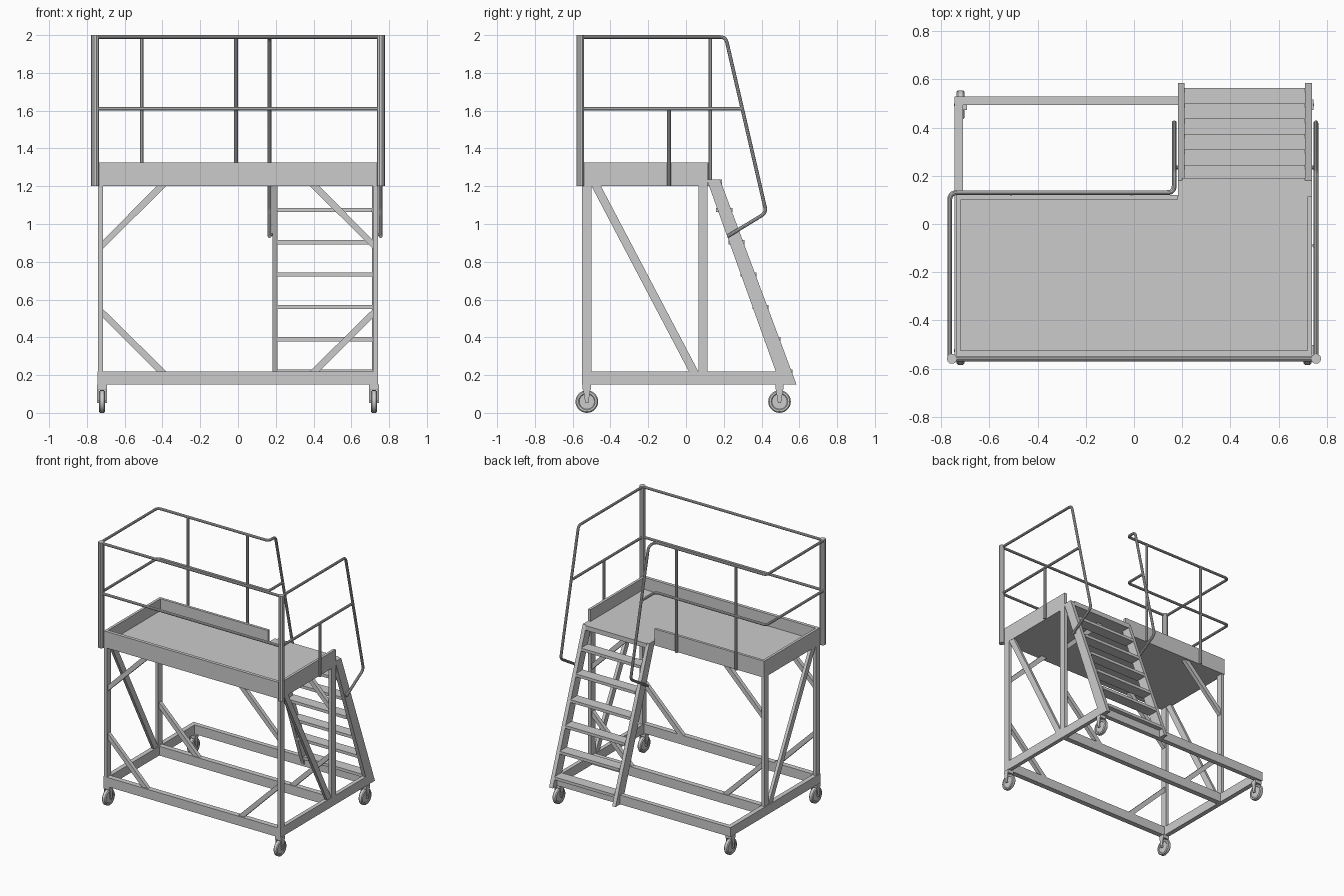
import bpy, bmesh
from mathutils import Vector

if "Cube" in bpy.data.objects:
    bpy.data.objects.remove(bpy.data.objects["Cube"])


def finish(name, bm, smooth=False):
    bmesh.ops.recalc_face_normals(bm, faces=bm.faces)
    me = bpy.data.meshes.new(name)
    bm.to_mesh(me)
    bm.free()
    ob = bpy.data.objects.new(name, me)
    bpy.context.collection.objects.link(ob)
    if smooth:
        bpy.ops.object.select_all(action='DESELECT')
        ob.select_set(True)
        bpy.context.view_layer.objects.active = ob
        bpy.ops.object.shade_smooth_by_angle()
    return ob


def prism(name, pts, axis, a, b):
    """Extrude a 2D outline from a to b along x, y or z."""
    place = {'x': lambda p, t: (t, p[0], p[1]),
             'y': lambda p, t: (p[0], t, p[1]),
             'z': lambda p, t: (p[0], p[1], t)}[axis]
    bm = bmesh.new()
    lo = [bm.verts.new(place(p, a)) for p in pts]
    hi = [bm.verts.new(place(p, b)) for p in pts]
    bm.faces.new(lo)
    bm.faces.new(hi)
    n = len(pts)
    for i in range(n):
        bm.faces.new((lo[i], lo[(i + 1) % n], hi[(i + 1) % n], hi[i]))
    return finish(name, bm)


def box(name, x0, x1, y0, y1, z0, z1):
    return prism(name, [(x0, y0), (x1, y0), (x1, y1), (x0, y1)], 'z', z0, z1)


def tube(name, pts, r=0.01, fillet=0.03):
    """Round tube along a path with rounded bends."""
    pts = [Vector(p) for p in pts]
    path = [pts[0]]
    for p, c, q in zip(pts, pts[1:], pts[2:]):
        a = c + (p - c).normalized() * fillet
        b = c + (q - c).normalized() * fillet
        for i in range(6):
            t = i / 5
            path.append(a * (1 - t) ** 2 + c * 2 * t * (1 - t) + b * t * t)
    path.append(pts[-1])
    cu = bpy.data.curves.new(name, 'CURVE')
    cu.dimensions = '3D'
    cu.bevel_depth = r
    cu.bevel_resolution = 3
    cu.use_fill_caps = True
    sp = cu.splines.new('POLY')
    sp.points.add(len(path) - 1)
    for s, p in zip(sp.points, path):
        s.co = (*p, 1)
    ob = bpy.data.objects.new(name, cu)
    bpy.context.collection.objects.link(ob)
    bpy.ops.object.select_all(action='DESELECT')
    ob.select_set(True)
    bpy.context.view_layer.objects.active = ob
    bpy.ops.object.convert(target='MESH')
    bpy.ops.object.shade_smooth_by_angle()
    return ob


def lathe_x(name, prof, cx, cy, cz, n=28):
    """Closed (x, radius) profile spun about an x axis."""
    bm = bmesh.new()
    vs = [bm.verts.new((cx + x, cy, cz + r)) for x, r in prof]
    es = [bm.edges.new((a, b)) for a, b in zip(vs, vs[1:])]
    bmesh.ops.spin(bm, geom=vs + es, cent=(cx, cy, cz), axis=(1, 0, 0),
                   angle=6.283185307, steps=n)
    bmesh.ops.remove_doubles(bm, verts=bm.verts, dist=1e-4)
    return finish(name, bm, True)


# Base frame
for name, y0, y1 in (("front", -0.55, -0.51), ("middle", 0.07, 0.11), ("back", 0.495, 0.53)):
    box("base_rail_" + name, -0.715, 0.715, y0, y1, 0.15, 0.22)
box("base_rail_left", -0.745, -0.71, -0.55, 0.53, 0.15, 0.22)
box("base_rail_right", 0.71, 0.74, -0.55, 0.51, 0.15, 0.22)

WHEEL = [(-0.012, 0), (-0.012, 0.04), (-0.016, 0.044), (-0.016, 0.054), (-0.01, 0.06),
         (0.01, 0.06), (0.016, 0.054), (0.016, 0.044), (0.012, 0.04), (0.012, 0)]
for s, side in ((-1, "left"), (1, "right")):
    # Posts and bracing
    for row, y in (("front", -0.525), ("middle", 0.09)):
        xs = sorted((s * 0.715, s * 0.74))
        box(f"post_{row}_{side}", *xs, y - 0.025, y + 0.025, 0.22, 1.2)
        brace = [(0.715, 0.87), (0.715, 0.915), (0.43, 1.2), (0.38, 1.2)]
        prism(f"upper_brace_{row}_{side}", [(s * x, z) for x, z in brace], 'y', y - 0.015, y + 0.015)
        prism(f"lower_brace_{row}_{side}", [(s * x, 1.42 - z) for x, z in brace], 'y', y - 0.015, y + 0.015)
    prism(f"side_brace_{side}", [(-0.5, 1.2), (-0.45, 1.2), (0.065, 0.22), (0.015, 0.22)],
          'x', s * 0.715, s * 0.738)
    # Casters
    for row, y in (("front", -0.525), ("back", 0.495)):
        x = s * 0.72
        lathe_x(f"wheel_{row}_{side}", WHEEL, x, y, 0.06)
        box(f"caster_crown_{row}_{side}", x - 0.026, x + 0.026, y - 0.022, y + 0.022, 0.125, 0.15)
        for k in (-1, 1):
            prism(f"caster_fork_{row}_{side}",
                  [(y - 0.02, 0.13), (y - 0.008, 0.052), (y + 0.008, 0.052), (y + 0.02, 0.13)],
                  'x', x + k * 0.019, x + k * 0.026)
        tube(f"axle_{row}_{side}", [(x - 0.027, y, 0.06), (x + 0.027, y, 0.06)], 0.006)
    # Thick corner rail post
    tube(f"rail_corner_post_{side}", [(s * 0.756, -0.56, 1.2), (s * 0.756, -0.56, 2.0)], 0.021)

# Deck with stair landing, and toe boards
prism("deck", [(-0.725, -0.53), (0.725, -0.53), (0.725, 0.115), (0.71, 0.115), (0.71, 0.19),
               (0.2, 0.19), (0.2, 0.115), (-0.725, 0.115)], 'z', 1.2, 1.235)
box("toe_board_front", -0.74, 0.74, -0.55, -0.525, 1.2, 1.325)
box("toe_board_left", -0.74, -0.72, -0.525, 0.12, 1.2, 1.325)
box("toe_board_right", 0.72, 0.74, -0.525, 0.115, 1.2, 1.325)
box("toe_board_back", -0.72, 0.18, 0.1, 0.12, 1.2, 1.325)

# Stair
for side, x0, x1 in (("left", 0.182, 0.21), ("right", 0.71, 0.74)):
    prism("stringer_" + side, [(0.11, 1.235), (0.18, 1.235), (0.585, 0.15), (0.5, 0.15)], 'x', x0, x1)
for i in range(6):
    z = 0.22 + i * 0.171
    y = 0.565 - i * 0.064
    box(f"tread_{i + 1}", 0.21, 0.71, y - 0.085, y, z - 0.012, z + 0.01)

# Guard rails and stair handrails
T, M, F = 1.99, 1.61, -0.56
L, R, B, X = -0.765, 0.755, 0.13, 0.167


def hand(x):
    return [(x, 0.21, T), (x, 0.425, 1.06), (x, 0.22, 0.935)]


tube("handrail_left", [(L, F, T), (L, B, T), (X, B, T)] + hand(X))
tube("handrail_right", [(R, F, T)] + hand(R))
tube("mid_rail_left", [(L, F, M), (L, B, M), (X, B, M), (X, 0.297, M)])
tube("mid_rail_right", [(R, F, M), (R, 0.297, M)])
for name, z in (("top", T), ("mid", M)):
    tube(f"front_{name}_rail", [(-0.756, F, z), (0.756, F, z)])
for i, x in enumerate((-0.51, -0.01)):
    tube(f"back_baluster_{i + 1}", [(x, 0.128, 1.2), (x, 0.128, T)])
tube("side_baluster_right", [(0.75, -0.09, 1.2), (0.75, -0.09, M)])
# Short brackets tying the handrail ends to the stringers
tube("handrail_bracket_left", [(X, 0.235, 0.944), (0.19, 0.235, 0.944)], 0.008)
tube("handrail_bracket_right", [(R, 0.235, 0.944), (0.73, 0.235, 0.944)], 0.008)
